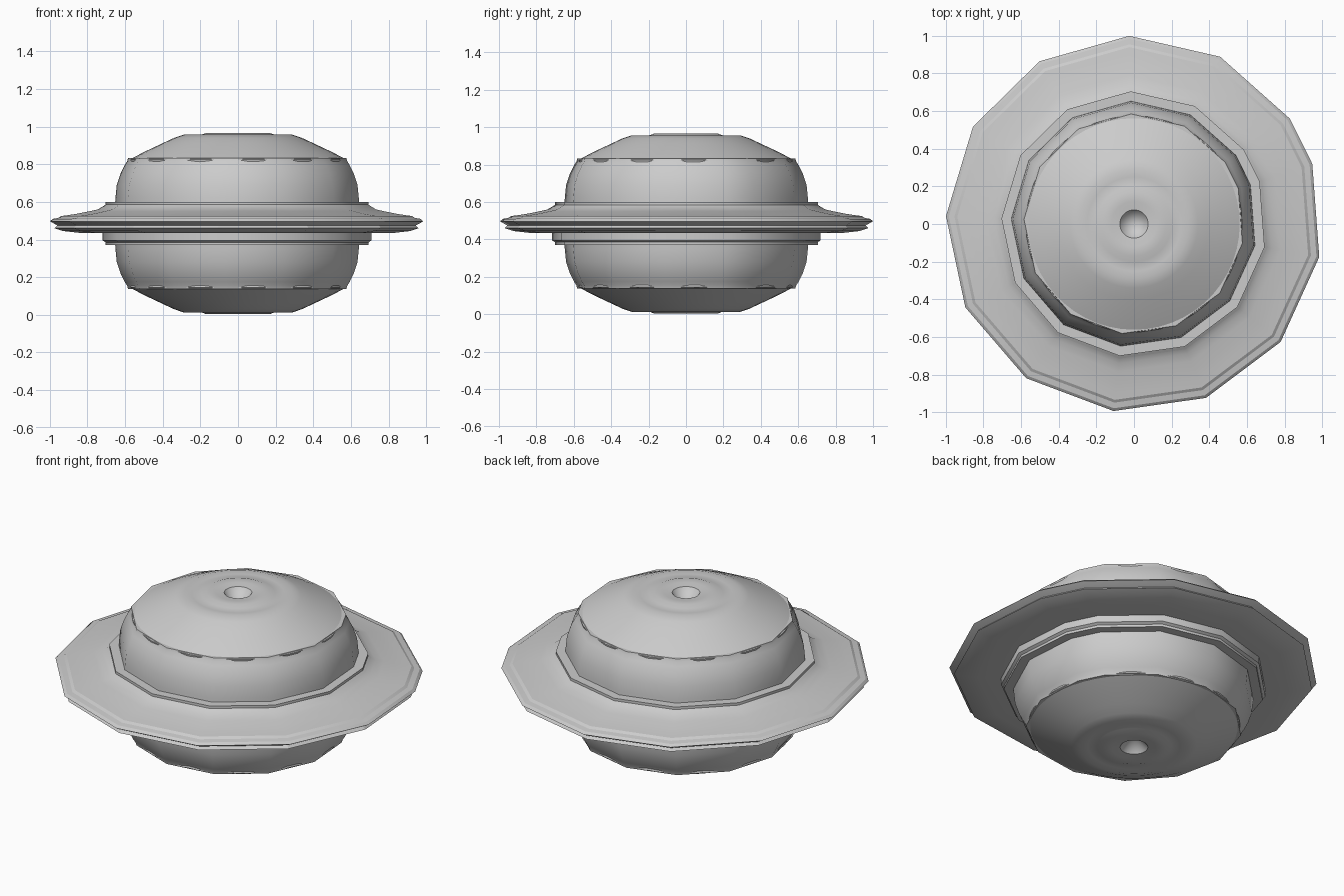
import bpy, bmesh, math

if "Cube" in bpy.data.objects:
    bpy.data.objects.remove(bpy.data.objects["Cube"])

grey = bpy.data.materials.new("hull_grey")
grey.diffuse_color = (0.6, 0.6, 0.6, 1)
grey.use_nodes = True
grey.node_tree.nodes["Principled BSDF"].inputs["Base Color"].default_value = grey.diffuse_color

MID = 0.485  # height of the symmetry plane

# Uneven 13-sided ring: twelve equal steps and one short closing side
COARSE = [math.radians(34 + 28.72 * i) for i in range(13)]
FINE = [2 * math.pi * i / 52 for i in range(52)]


def lathe(name, profile, angles, closed=False, smooth=30):
    """Revolve (radius, z) points about z; radius 0 makes a pole."""
    bm = bmesh.new()
    rings = []
    for r, z in profile:
        if r < 1e-6:
            rings.append([bm.verts.new((0, 0, z))] * len(angles))
        else:
            rings.append([bm.verts.new((r * math.cos(a), r * math.sin(a), z)) for a in angles])
    pairs = list(zip(rings, rings[1:]))
    if closed:
        pairs.append((rings[-1], rings[0]))
    n = len(angles)
    for lo, hi in pairs:
        for i in range(n):
            j = (i + 1) % n
            bm.faces.new(list(dict.fromkeys((lo[i], lo[j], hi[j], hi[i]))))
    bmesh.ops.recalc_face_normals(bm, faces=bm.faces)
    mesh = bpy.data.meshes.new(name)
    bm.to_mesh(mesh)
    bm.free()
    mesh.materials.append(grey)
    ob = bpy.data.objects.new(name, mesh)
    bpy.context.collection.objects.link(ob)
    bpy.ops.object.select_all(action='DESELECT')
    ob.select_set(True)
    bpy.context.view_layer.objects.active = ob
    bpy.ops.object.shade_smooth_by_angle(angle=math.radians(smooth))
    return ob


def flip(profile):
    return [(r, 2 * MID - z) for r, z in profile]


# Domed cap with a raised lip and a funnel-shaped port in the middle
cap = [(0.57, 0.80), (0.575, 0.825), (0.50, 0.865), (0.40, 0.912), (0.34, 0.94), (0.29, 0.957),
       (0.25, 0.952), (0.20, 0.955), (0.17, 0.966), (0.12, 0.963), (0.075, 0.958), (0.0, 0.86)]
lathe("upper_dome", cap, FINE)
lathe("lower_dome", flip(cap), FINE)

# Curved side walls with a thin shoulder band where the domes sit
wall = [(0.655, 0.56), (0.652, 0.62), (0.645, 0.69), (0.625, 0.75), (0.603, 0.795),
        (0.59, 0.815), (0.585, 0.832), (0.54, 0.832)]
lathe("upper_wall", wall, COARSE)
lathe("lower_wall", flip(wall), COARSE)

# Collars where the walls meet the disc
collar = [(0.63, 0.50), (0.72, 0.53), (0.72, 0.575), (0.705, 0.585), (0.705, 0.60), (0.63, 0.60)]
lathe("upper_collar", collar, COARSE, True)
lathe("lower_collar", flip(collar), COARSE, True)

# Wide stepped disc
disc = [(0.66, 0.435), (0.84, 0.435), (0.93, 0.445), (0.975, 0.46), (0.96, 0.475), (0.98, 0.485),
        (1.0, 0.497), (0.985, 0.51), (0.955, 0.515), (0.94, 0.525), (0.90, 0.53), (0.85, 0.538),
        (0.79, 0.55), (0.745, 0.56), (0.72, 0.575), (0.66, 0.575)]
lathe("saucer_disc", disc, COARSE, True, 20)
